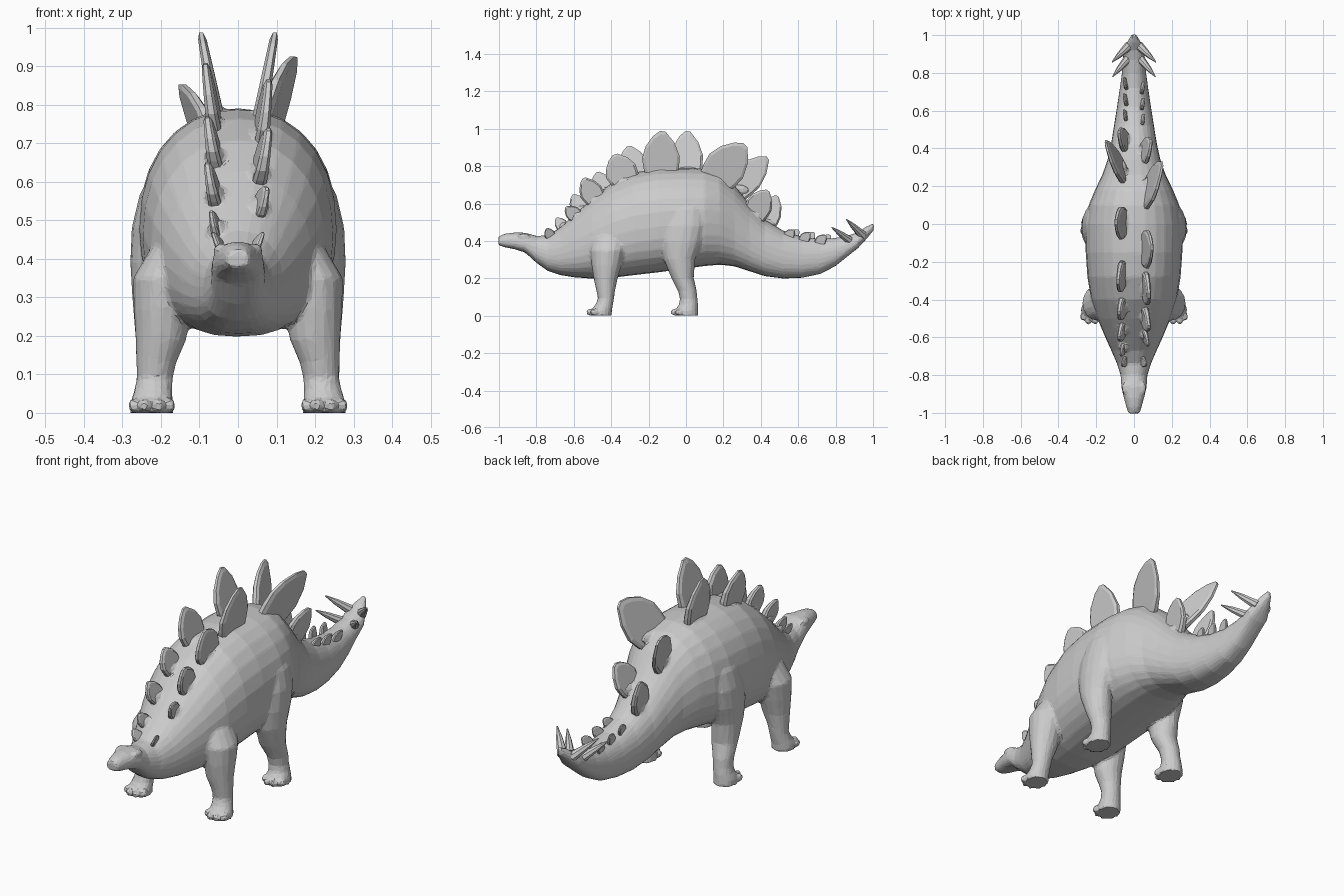
import bpy
import bmesh
from math import cos, sin, pi
from mathutils import Vector, Matrix

default_cube = bpy.data.objects.get("Cube")
if default_cube:
    bpy.data.objects.remove(default_cube, do_unlink=True)


def finish(bm, name):
    """Turn a bmesh into a flat-shaded object."""
    bmesh.ops.recalc_face_normals(bm, faces=bm.faces)
    mesh = bpy.data.meshes.new(name)
    bm.to_mesh(mesh)
    bm.free()
    obj = bpy.data.objects.new(name, mesh)
    bpy.context.collection.objects.link(obj)
    return obj


def loft(bm, rings):
    """Skin closed rings of points and cap both ends."""
    loops = [[bm.verts.new(p) for p in ring] for ring in rings]
    for a, b in zip(loops, loops[1:]):
        for i in range(len(a)):
            j = (i + 1) % len(a)
            bm.faces.new((a[i], a[j], b[j], b[i]))
    bm.faces.new(loops[0])
    bm.faces.new(loops[-1])


def add_ball(bm, centre, scale):
    matrix = Matrix.Translation(centre) @ Matrix.Diagonal((*scale, 1))
    bmesh.ops.create_icosphere(bm, subdivisions=2, radius=1, matrix=matrix)


def signed_power(value, power):
    return abs(value) ** power * (1 if value >= 0 else -1)


def body_ring(y, top, bottom, half_width, sides=28):
    """Egg-shaped section with a fuller, squarer lower half."""
    middle = bottom + (top - bottom) * 0.44
    ring = []
    for i in range(sides):
        angle = 2 * pi * i / sides
        upper = sin(angle) > 0
        height = top - middle if upper else middle - bottom
        x = half_width * signed_power(cos(angle), 0.95 if upper else 0.78)
        z = middle + height * signed_power(sin(angle), 0.92 if upper else 0.84)
        ring.append((x, y, z))
    return ring


# Body, head and tail: y, top, bottom, half width
BODY = [
    (-1.003, .424, .378, .03), (-.97, .438, .366, .04), (-.92, .445, .357, .054),
    (-.86, .444, .338, .068), (-.8, .427, .283, .071), (-.74, .43, .24, .09),
    (-.67, .474, .217, .12), (-.6, .538, .206, .152), (-.5, .628, .198, .194),
    (-.4, .708, .202, .227), (-.28, .765, .217, .247), (-.15, .788, .232, .256),
    (0, .791, .252, .257), (.1, .785, .266, .24), (.18, .762, .273, .207),
    (.26, .695, .264, .168), (.34, .6, .238, .14), (.42, .515, .212, .122),
    (.52, .455, .199, .106), (.62, .422, .203, .09), (.72, .41, .224, .075),
    (.8, .416, .266, .064), (.87, .43, .322, .058), (.92, .447, .362, .057),
    (.96, .475, .405, .038), (1.004, .497, .457, .012),
]

# Legs: x, y, z, radius across, radius along
FRONT_LEG = [
    (.14, -.39, .48, .04, .06), (.165, -.405, .42, .066, .09),
    (.193, -.418, .35, .08, .094), (.197, -.425, .27, .074, .08),
    (.2, -.43, .19, .066, .062), (.212, -.429, .13, .052, .049),
    (.216, -.428, .09, .047, .043), (.22, -.437, .06, .049, .047),
    (.224, -.452, .03, .055, .056), (.224, -.455, 0, .057, .058),
]
REAR_LEG = [
    (.16, .01, .64, .04, .06), (.195, 0, .57, .06, .1),
    (.21, -.01, .48, .066, .115), (.213, -.025, .39, .067, .108),
    (.208, -.035, .3, .067, .084), (.203, -.018, .2, .064, .06),
    (.214, .008, .13, .05, .05), (.216, .014, .09, .047, .047),
    (.22, .014, .06, .048, .051), (.224, .003, .03, .055, .062),
    (.224, .003, 0, .057, .064),
]

# Two staggered rows of plates: base, tip, width, then x of base and tip
LEFT_PLATES = [
    ((-.58, .53), (-.645, .58), .085, .055, .075),
    ((-.48, .62), (-.55, .735), .13, .055, .08),
    ((-.32, .72), (-.385, .862), .18, .06, .08),
    ((-.13, .76), (-.13, .988), .21, .055, .096),
    ((.16, .725), (.315, .917), .23, .07, .15),
    ((.37, .54), (.435, .672), .15, .05, .09),
]
RIGHT_PLATES = [
    ((-.65, .47), (-.695, .522), .07, .055, .07),
    ((-.555, .56), (-.605, .648), .1, .06, .08),
    ((-.435, .66), (-.475, .768), .125, .06, .08),
    ((-.26, .74), (-.31, .907), .17, .06, .085),
    ((.01, .77), (.005, .988), .18, .055, .096),
    ((.27, .67), (.435, .848), .17, .06, .15),
    ((.43, .49), (.485, .643), .13, .045, .08),
]
ROWS = ((1, "left", LEFT_PLATES), (-1, "right", RIGHT_PLATES))


def add_leg(bm, side, stations, sides=16):
    rings = []
    for x, y, z, across, along in stations:
        angles = [2 * pi * i / sides for i in range(sides)]
        rings.append([(side * (x + across * cos(a)), y + along * sin(a), z)
                      for a in angles])
    loft(bm, rings)
    # Toes fan out around the front of the foot
    x, y, z, across, along = stations[-1]
    for turn in (-.95, -.32, .32, .95):
        centre = (side * (x + across * sin(turn)),
                  y - along * 1.05 * cos(turn), .019)
        add_ball(bm, centre, (.016, .023, .019))


# Legs, brows and plate sockets grow out of the body as one faceted skin
bm = bmesh.new()
loft(bm, [body_ring(*section) for section in BODY])
for side, label, row in ROWS:
    add_leg(bm, side, FRONT_LEG)
    add_leg(bm, side, REAR_LEG)
    add_ball(bm, (side * .044, -.87, .424), (.021, .036, .017))
    for (y, z), tip, width, base_x, tip_x in row:
        add_ball(bm, (side * base_x, y, z), (.026, width * .42, .034))
body = finish(bm, "body_and_legs")

remesh = body.modifiers.new("blend", "REMESH")
remesh.mode = "VOXEL"
remesh.voxel_size = .008
smooth = body.modifiers.new("soften", "SMOOTH")
smooth.factor = .5
smooth.iterations = 4
facets = body.modifiers.new("facets", "DECIMATE")
facets.ratio = .06


# Leaf outline of a plate: across, along
LEAF = [(-.36, -.2), (-.46, .12), (-.5, .36), (-.41, .64), (-.22, .88), (-.04, 1),
        (.1, .98), (.33, .72), (.46, .4), (.44, .14), (.36, -.2)]


def build_plate(name, side, base, tip, width, base_x, tip_x):
    """Thin leaf with a bevelled rim, pointing from base to tip (y, z)."""
    base, tip = Vector(base), Vector(tip)
    axis = tip - base
    across = Vector((axis.y, -axis.x)).normalized() * width
    thickness = min(.017, width * .15)

    def ring(shrink, offset):
        points = []
        for u, v in LEAF:
            v = .4 + (v - .4) * shrink
            p = base + axis * v + across * u * shrink
            x = base_x + (tip_x - base_x) * v + offset * (1.15 - .55 * v)
            points.append((side * x, p.x, p.y))
        return points

    bm = bmesh.new()
    loft(bm, [ring(.86, -thickness), ring(1, -thickness * .5),
              ring(1, thickness * .5), ring(.86, thickness)])
    finish(bm, name)


for side, label, row in ROWS:
    for i, plate in enumerate(row):
        build_plate(f"{label}_plate_{i + 1}", side, *plate)
    # Small scutes along the tail and neck
    for i in range(3):
        y = .55 + i * .085 - side * .012
        z = .435 - i * .014
        build_plate(f"{label}_tail_scute_{i + 1}", side, (y, z - .02),
                    (y + .04, z + .024), .06, .04, .055)
    build_plate(label + "_neck_scute", side, (-.72, .42), (-.745, .468), .06, .04, .065)


# Paired tail spikes sweep forward and outward
def build_spike(name, base, tip, radius=.025, sides=8):
    base, tip = Vector(base), Vector(tip)
    turn = (tip - base).to_track_quat("Z", "Y")
    rings = []
    for along, r in ((0, radius), (.6, radius * .6), (1, .003)):
        centre = base.lerp(tip, along)
        rings.append([centre + turn @ Vector((r * cos(2 * pi * i / sides),
                                              r * sin(2 * pi * i / sides), 0))
                      for i in range(sides)])
    bm = bmesh.new()
    loft(bm, rings)
    finish(bm, name)


for side, label in ((1, "left"), (-1, "right")):
    build_spike(label + "_rear_tail_spike", (side * .025, .945, .43),
                (side * .115, .858, .515))
    build_spike(label + "_front_tail_spike", (side * .025, .885, .395),
                (side * .113, .78, .472))
